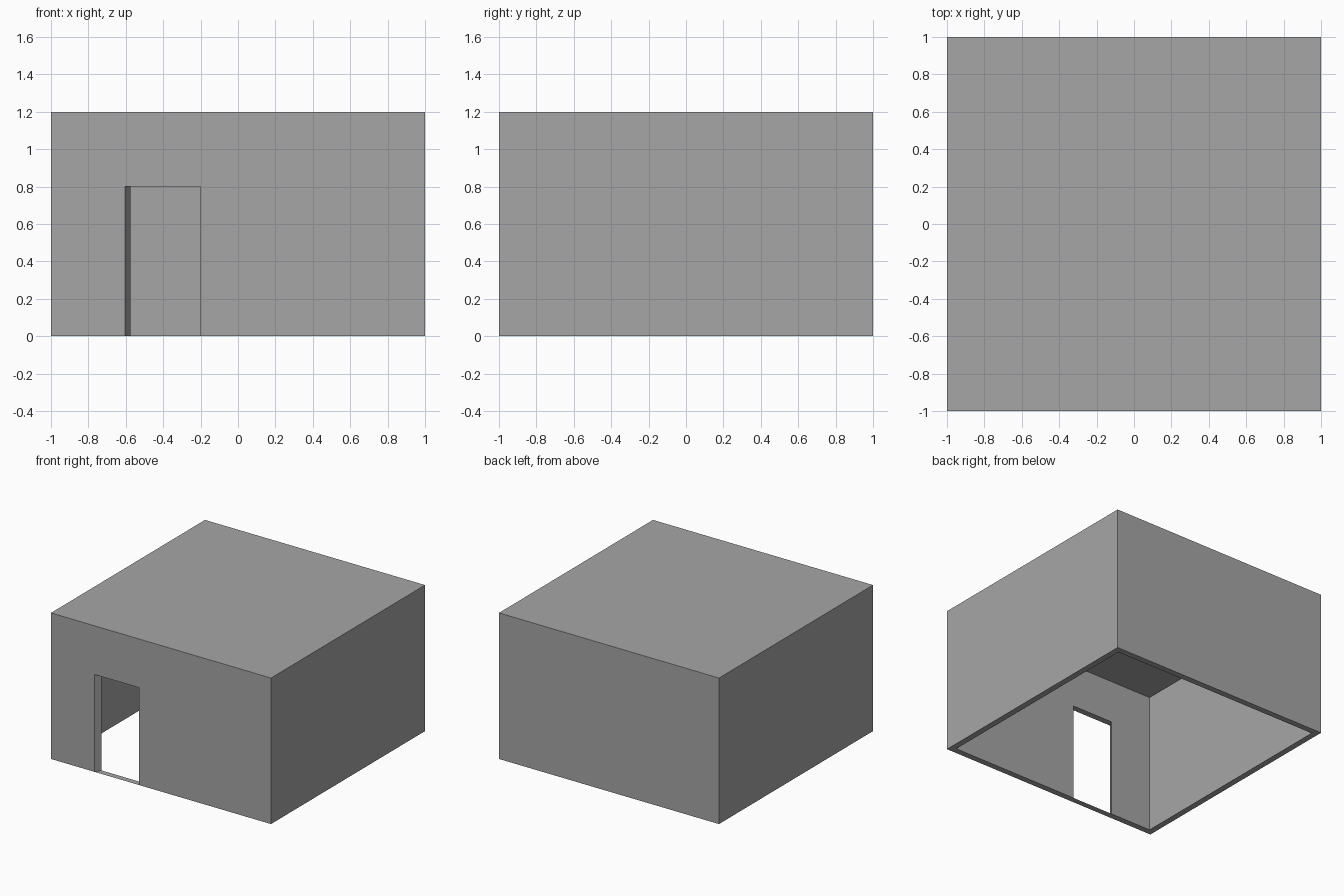
import bpy
import bmesh

cube = bpy.data.objects.get("Cube")
if cube:
    bpy.data.objects.remove(cube, do_unlink=True)

HALF, HEIGHT, WALL = 1.0, 1.2, 0.05
INNER = HALF - WALL
DOOR_TOP, DOOR_RIGHT = 0.8, -0.2
EXTRA = 0.05      # overshoot of the cutters

grey = bpy.data.materials.new("plain_grey")
grey.use_nodes = True
color = (0.38, 0.38, 0.38, 1)
grey.diffuse_color = color
grey.node_tree.nodes["Principled BSDF"].inputs["Base Color"].default_value = color


def prism(name, outline, bottom, top):
    """Extrude a counter-clockwise plan outline; flat when bottom equals top."""
    bm = bmesh.new()
    face = bm.faces.new([bm.verts.new((x, y, bottom)) for x, y in outline])
    if top > bottom:
        result = bmesh.ops.extrude_face_region(bm, geom=[face], use_keep_orig=True)
        for item in result["geom"]:
            if isinstance(item, bmesh.types.BMVert):
                item.co.z = top
        bmesh.ops.recalc_face_normals(bm, faces=bm.faces)
    mesh = bpy.data.meshes.new(name)
    bm.to_mesh(mesh)
    bm.free()
    mesh.materials.append(grey)
    obj = bpy.data.objects.new(name, mesh)
    bpy.context.collection.objects.link(obj)
    return obj


def square(half):
    return [(-half, -half), (half, -half), (half, half), (-half, half)]


def doorway(front, back):
    """Plan of the opening: straight on one jamb, splayed on the other."""
    def jamb(y):
        return -0.605 + 0.6 * (y + HALF)
    return [(jamb(front), front), (DOOR_RIGHT, front),
            (DOOR_RIGHT, back), (jamb(back), back)]


def cut(target, cutter):
    cutter.hide_render = True
    mod = target.modifiers.new("cut", 'BOOLEAN')
    mod.operation = 'DIFFERENCE'
    mod.solver = 'EXACT'
    mod.object = cutter
    bpy.context.view_layer.objects.active = target
    bpy.ops.object.modifier_apply(modifier=mod.name)
    bpy.data.objects.remove(cutter, do_unlink=True)


# Hollow room, open underneath, with a doorway in the front wall
room = prism("room_shell", square(HALF), 0, HEIGHT)
cut(room, prism("cavity_cutter", square(INNER), -EXTRA, HEIGHT - WALL))
cut(room, prism("doorway_cutter", doorway(-HALF - EXTRA, -INNER + EXTRA),
                -EXTRA, DOOR_TOP))

# Flat threshold across the doorway
prism("door_threshold", doorway(-HALF, -INNER), 0, 0)
